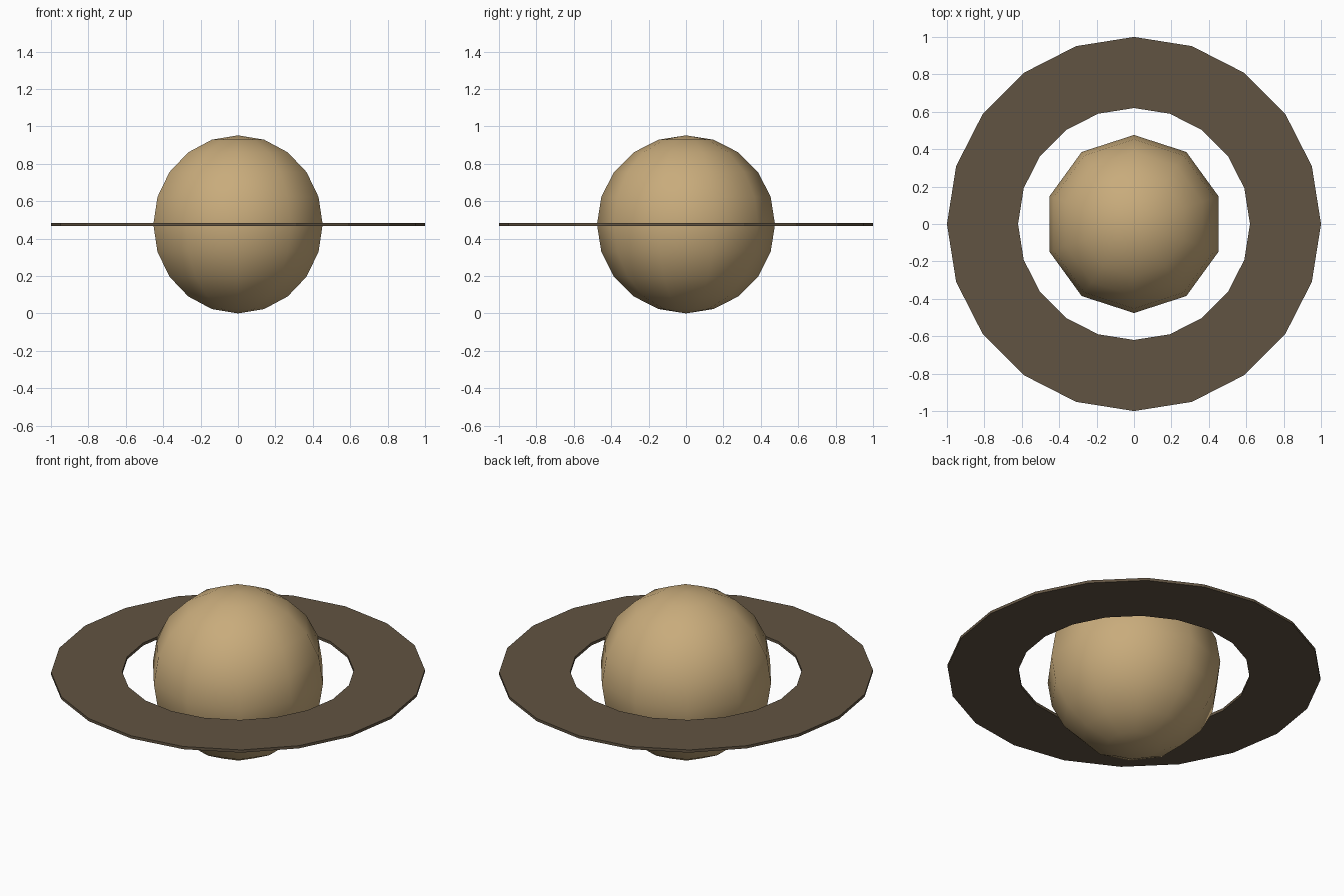
import bpy, bmesh, math

if "Cube" in bpy.data.objects:
    bpy.data.objects.remove(bpy.data.objects["Cube"])

R = 0.476          # planet radius, also its centre height
SIDES = 20         # ring sides
OUTER, INNER, THICK = 1.0, 0.62, 0.016


def material(name, rgb):
    m = bpy.data.materials.new(name)
    m.diffuse_color = (*rgb, 1.0)
    m.use_nodes = True
    m.node_tree.nodes["Principled BSDF"].inputs["Base Color"].default_value = m.diffuse_color
    return m


def add_object(name, bm, mat, smooth):
    bmesh.ops.recalc_face_normals(bm, faces=bm.faces)
    for f in bm.faces:
        f.smooth = smooth
    mesh = bpy.data.meshes.new(name)
    bm.to_mesh(mesh)
    bm.free()
    mesh.materials.append(mat)
    ob = bpy.data.objects.new(name, mesh)
    ob.location.z = R
    bpy.context.collection.objects.link(ob)
    return ob


# Planet: low-poly smooth ball with ten segments, a vertex on the x axis
bm = bmesh.new()
bmesh.ops.create_uvsphere(bm, u_segments=10, v_segments=10, radius=R)
add_object("planet", bm, material("sandy tan", (0.58, 0.41, 0.20)), True)

# Ring: flat 20-sided washer, rectangular section swept round
bm = bmesh.new()
section = [(OUTER, -THICK / 2), (OUTER, THICK / 2), (INNER, THICK / 2), (INNER, -THICK / 2)]
loops = []
for i in range(SIDES):
    a = 2 * math.pi * i / SIDES
    loops.append([bm.verts.new((r * math.cos(a), r * math.sin(a), z)) for r, z in section])
for i in range(SIDES):
    p, q = loops[i], loops[(i + 1) % SIDES]
    for k in range(4):
        n = (k + 1) % 4
        bm.faces.new((p[k], q[k], q[n], p[n]))
add_object("ring", bm, material("dusty brown", (0.12, 0.088, 0.054)), False)
